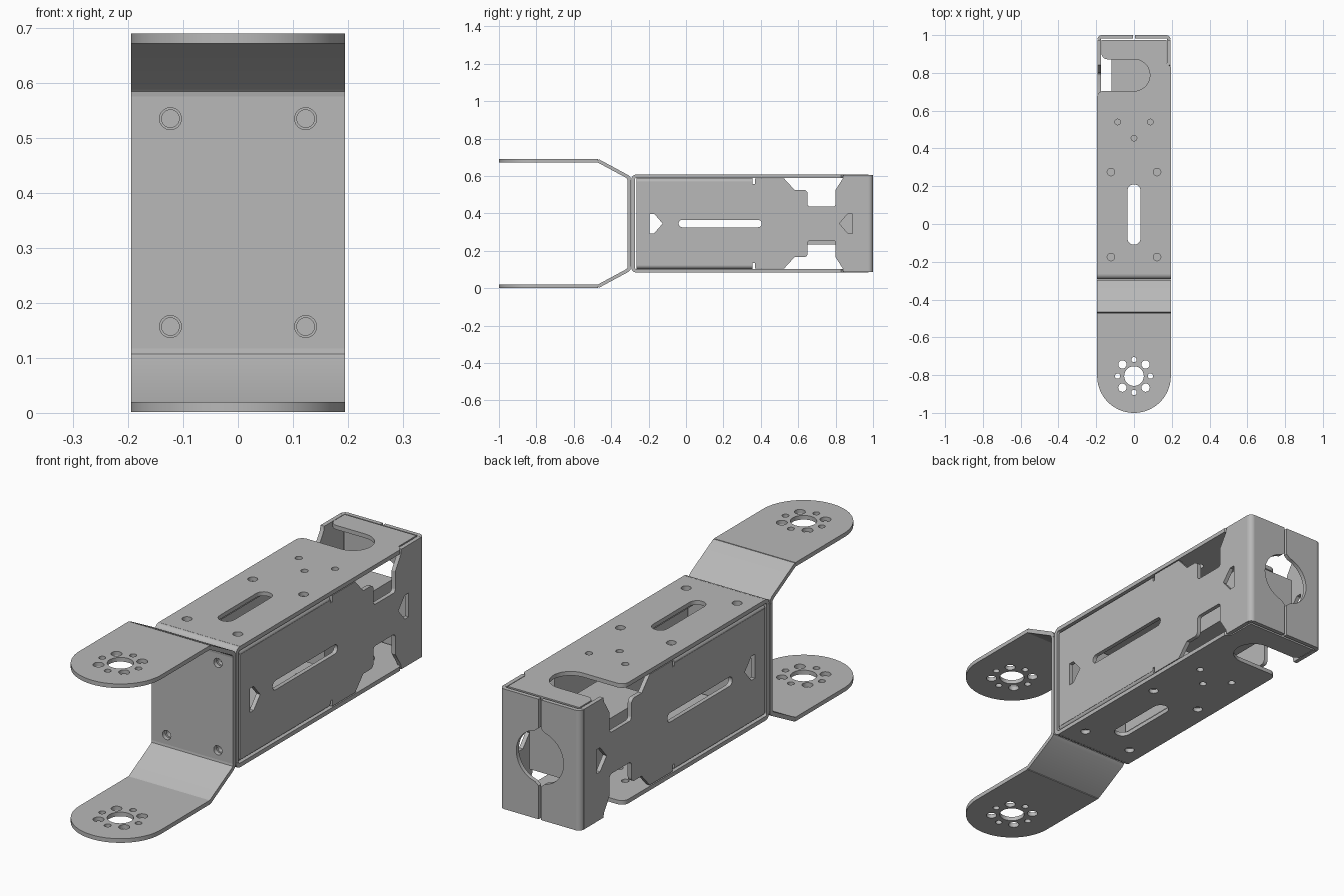
import bpy, bmesh, math
from mathutils import Matrix, Vector

cube = bpy.data.objects.get("Cube")
if cube:
    bpy.data.objects.remove(cube, do_unlink=True)

steel = bpy.data.materials.new("grey_metal")
steel.use_nodes = True
GREY = (0.48, 0.48, 0.48, 1)
steel.diffuse_color = GREY
steel.node_tree.nodes["Principled BSDF"].inputs["Base Color"].default_value = GREY

MID = 0.346          # height of the symmetry plane
T = 0.018            # sheet thickness
W = 0.195            # half width
AXES = {"xy": ((1, 0, 0), (0, 1, 0), (0, 0, 1)),
        "yz": ((0, 1, 0), (0, 0, 1), (1, 0, 0)),
        "xz": ((1, 0, 0), (0, 0, 1), (0, -1, 0))}


def arc(cx, cy, r, a0, a1, n=8):
    return [(cx + r * math.cos(math.radians(a0 + (a1 - a0) * i / n)),
             cy + r * math.sin(math.radians(a0 + (a1 - a0) * i / n))) for i in range(n + 1)]


def circle(cx, cy, r, n=24):
    return arc(cx, cy, r, 0, 360, n)[:-1]


def flip(loop, u=1, v=1):
    return [(p[0] * u, p[1] * v) for p in loop]


def plate(name, plane, loops, level, thick=T):
    """Extruded flat sheet; the first loop is the outline, the others are holes."""
    cu = bpy.data.curves.new(name, "CURVE")
    cu.dimensions, cu.fill_mode, cu.extrude = "2D", "BOTH", thick / 2
    for loop in loops:
        sp = cu.splines.new("POLY")
        sp.points.add(len(loop) - 1)
        for p, (u, v) in zip(sp.points, loop):
            p.co = (u, v, 0, 1)
        sp.use_cyclic_u = True
    tmp = bpy.data.objects.new(name, cu)
    bpy.context.collection.objects.link(tmp)
    dg = bpy.context.evaluated_depsgraph_get()
    me = bpy.data.meshes.new_from_object(tmp.evaluated_get(dg))
    bpy.data.objects.remove(tmp, do_unlink=True)
    bm = bmesh.new()
    bm.from_mesh(me)
    bmesh.ops.remove_doubles(bm, verts=bm.verts, dist=1e-5)
    m = Matrix(AXES[plane]).transposed().to_4x4()
    sign = -1 if plane == "xz" else 1
    bm.transform(m @ Matrix.Translation((0, 0, sign * level)))
    bmesh.ops.recalc_face_normals(bm, faces=bm.faces)
    bm.to_mesh(me)
    bm.free()
    me.materials.clear()
    me.materials.append(steel)
    ob = bpy.data.objects.new(name, me)
    bpy.context.collection.objects.link(ob)
    bpy.ops.object.select_all(action="DESELECT")
    ob.select_set(True)
    bpy.context.view_layer.objects.active = ob
    bpy.ops.object.shade_smooth_by_angle(angle=math.radians(30))


def strip(path, t=T):
    """Outline of a sheet of thickness t along a centre line, with mitred bends."""
    pts = [Vector(p) for p in path]
    left, right = [], []
    for i, p in enumerate(pts):
        d0 = p - pts[i - 1] if i else pts[1] - p
        d1 = pts[i + 1] - p if i + 1 < len(pts) else d0
        n0, n1 = (Vector((-d.y, d.x)).normalized() for d in (d0, d1))
        n = (n0 + n1).normalized()
        n *= t / 2 / n.dot(n0)
        left.append(tuple(p + n))
        right.append(tuple(p - n))
    return left + right[::-1]


def shift(loop, dv):
    return [(u, v + dv) for u, v in loop]


# Shared outlines for the horizontal sheets
ear = [(W, -0.47), (-W, -0.47)] + arc(0, -0.805, W, 180, 360, 40)
ear_holes = [circle(0, -0.805, 0.052, 32)]
for k in range(8):
    a = k * math.pi / 4
    ear_holes.append(circle(0.087 * math.cos(a), -0.805 + 0.087 * math.sin(a),
                            0.022 if k % 2 else 0.014, 16))

cover = ([(-W, -0.265), (W, -0.265), (W, 0.83), (0.172, 0.855), (0.172, 0.975), (-0.172, 0.975)]
         + arc(-0.14, 0.904, 0.032, 180, 270) + arc(0, 0.788, 0.084, 90, -90, 24)
         + arc(-0.163, 0.672, 0.032, 90, 180))
cover_holes = [arc(0, 0.175, 0.035, 0, 180, 12) + arc(0, -0.075, 0.035, 180, 360, 12)]
cover_holes += [circle(sx * 0.122, y, 0.02) for sx in (-1, 1) for y in (-0.175, 0.275)]
cover_holes += [circle(x, y, 0.015) for x, y in ((-0.087, 0.54), (0.087, 0.54), (0, 0.455))]

for s, tag in ((1, "upper"), (-1, "lower")):
    # Yoke ear and its sloping neck
    plate(tag + "_yoke_ear", "xy", [ear] + ear_holes, MID + s * 0.335)
    neck = [(-0.47, 0.335), (-0.465, 0.333), (-0.315, 0.252), (-0.306, 0.243), (-0.304, 0.23)]
    plate(tag + "_yoke_neck", "yz", [shift(strip(flip(neck, 1, s)), MID)], 0, 2 * W)
    # Channel cover and its front bend
    plate(tag + "_cover", "xy", [cover] + cover_holes, MID + s * 0.253)
    bend = arc(-0.265, 0.235, 0.018, 90, 180)
    plate(tag + "_cover_bend", "yz", [shift(strip(flip(bend, 1, s)), MID)], 0, 2 * W)


# Front sheets: yoke web outside, channel web inside
def web(h):
    return [(-W, MID - h), (W, MID - h), (W, MID + h), (-W, MID + h)]


for name, y, h, r in (("yoke_web", -0.304, 0.23, 0.02), ("channel_web", -0.283, 0.235, 0.016)):
    holes = [circle(sx * 0.123, MID + sz * 0.189, r) for sx in (-1, 1) for sz in (-1, 1)]
    plate(name, "xz", [web(h)] + holes, y)

# Side sheets
edge = ([(-0.265, 0.225), (0.355, 0.225), (0.355, 0.212), (0.368, 0.212), (0.368, 0.24), (0.525, 0.24)]
        + [(0.58, 0.18)] + arc(0.63, 0.16, 0.02, 90, 0, 5) + arc(0.665, 0.105, 0.015, 180, 270, 5)
        + arc(0.785, 0.105, 0.015, 270, 360, 5)
        + [(0.8, 0.18), (0.838, 0.24), (0.842, 0.26), (0.975, 0.26)])
side = shift(edge + flip(edge, 1, -1)[::-1], MID)
arrow = [(-0.195, 0.052), (-0.17, 0.052), (-0.125, 0), (-0.17, -0.052), (-0.195, -0.052)]
side_holes = [shift(arrow, MID), [(0.695 - u, v + MID) for u, v in arrow],
              arc(0.385, MID, 0.02, -90, 90) + arc(-0.02, MID, 0.02, 90, 270)]
back = ([(0.006, -0.26), (0.172, -0.26), (0.172, 0.26), (0.006, 0.26), (0.006, 0.135)]
        + arc(0, 0.01, 0.113, 78, -78, 28) + [(0.006, -0.115)])

for s, tag in ((1, "left"), (-1, "right")):
    plate(tag + "_side", "yz", [side] + side_holes, s * 0.185)
    # Rounded rear corner and half of the rear sheet
    corner = arc(0.17, 0.976, 0.015, 0, 90)
    plate(tag + "_rear_corner", "xy", [strip(flip(corner, s))], MID, 0.52)
    plate(tag + "_rear_sheet", "xz", [shift(flip(back, s), MID)], 0.991)
    # Inward flanges under the covers
    for v, end in ((1, "upper"), (-1, "lower")):
        lip = arc(0.172, 0.222, 0.013, 0, 90, 6) + [(0.05, 0.235)]
        plate(f"{tag}_{end}_flange", "xz", [shift(strip(flip(lip, s, v), 0.016), MID)], 0.045, 0.62)

# Inner block between the side sheets
plate("inner_block", "xz", [[(-0.12, 0.235), (0.12, 0.235), (0.12, 0.438), (-0.12, 0.438)]], 0.66, 0.48)
